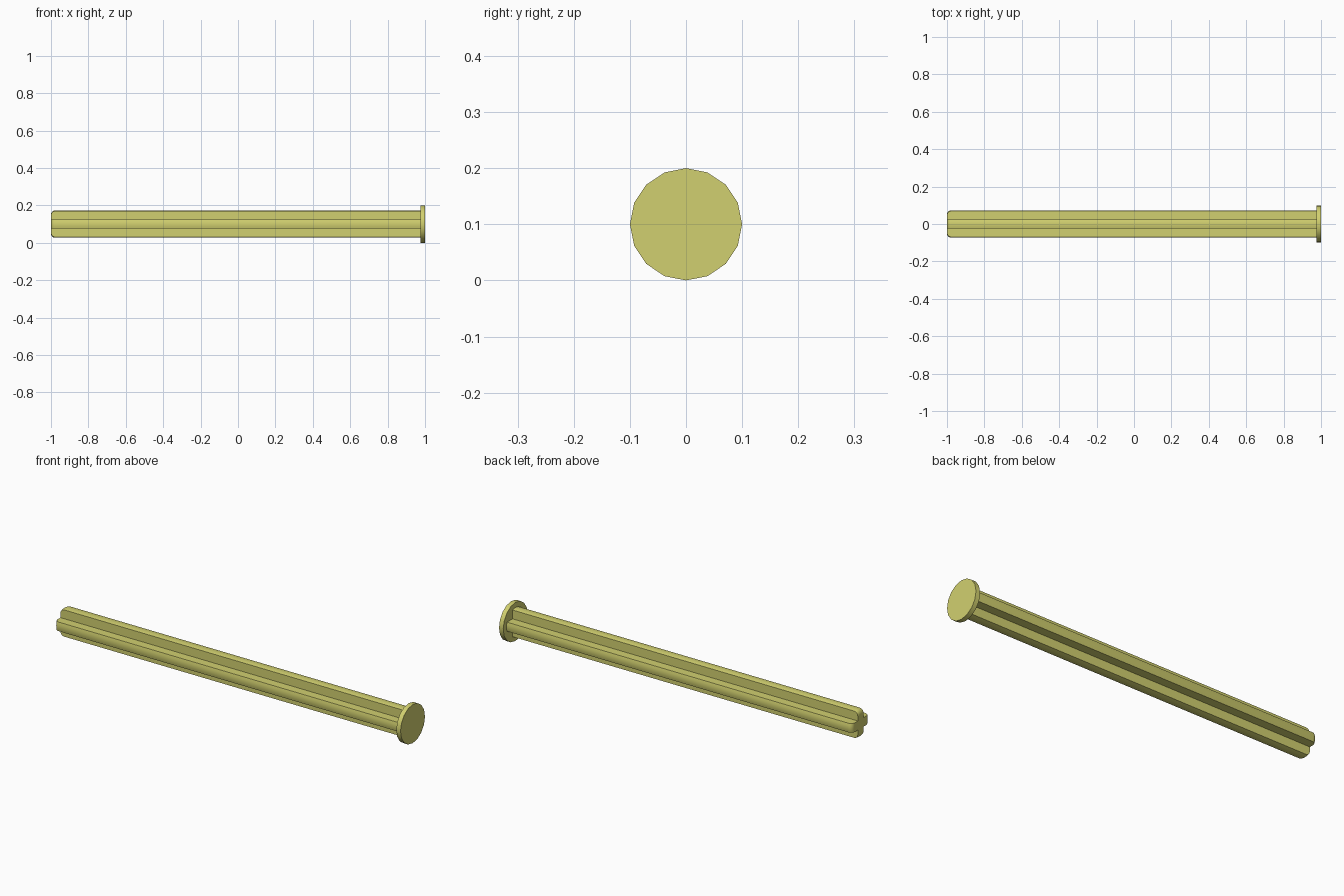
import bpy, bmesh, math
from mathutils import Vector

cube = bpy.data.objects.get("Cube")
if cube:
    bpy.data.objects.remove(cube, do_unlink=True)

CENTRE_Z = 0.1
HALF_ARM = 0.0235   # half thickness of each arm of the cross
SHAFT_R = 0.073
DISC_R = 0.1
DISC_X = 0.976
ROUND = 0.022       # rounding of the free end

olive = bpy.data.materials.new("olive_yellow")
olive.use_nodes = True
colour = (0.64, 0.63, 0.16, 1)
olive.diffuse_color = colour
olive.node_tree.nodes["Principled BSDF"].inputs["Base Color"].default_value = colour


def cross_outline(radius):
    """Cross with four arms whose tips follow a circle."""
    points = []
    spread = math.asin(HALF_ARM / radius)
    for arm in range(4):
        turn = arm * math.pi / 2
        for step in range(-2, 3):
            a = turn + spread * step / 2
            points.append((radius * math.cos(a), radius * math.sin(a)))
        corner = turn + math.pi / 4
        inner = HALF_ARM * math.sqrt(2)
        points.append((inner * math.cos(corner), inner * math.sin(corner)))
    return points


def circle_outline(radius, sides=16):
    return [(radius * math.cos(i * math.tau / sides), radius * math.sin(i * math.tau / sides))
            for i in range(sides)]


def loft(name, sections):
    """Skin a list of (x, outline) sections and cap both ends."""
    bm = bmesh.new()
    rings = [[bm.verts.new(Vector((x, y, z + CENTRE_Z))) for y, z in outline]
             for x, outline in sections]
    for a, b in zip(rings, rings[1:]):
        n = len(a)
        for i in range(n):
            j = (i + 1) % n
            bm.faces.new((a[i], a[j], b[j], b[i]))
    bm.faces.new(rings[0])
    bm.faces.new(rings[-1])
    bmesh.ops.recalc_face_normals(bm, faces=bm.faces)
    mesh = bpy.data.meshes.new(name)
    bm.to_mesh(mesh)
    bm.free()
    mesh.materials.append(olive)
    obj = bpy.data.objects.new(name, mesh)
    bpy.context.collection.objects.link(obj)
    bpy.ops.object.select_all(action="DESELECT")
    obj.select_set(True)
    bpy.context.view_layer.objects.active = obj
    bpy.ops.object.shade_smooth_by_angle(angle=math.radians(35))
    return obj


# Cross-shaped shaft with rounded arm tips at the free end
sections = []
for step in range(5):
    a = step / 4 * math.pi / 2
    sections.append((-1 + ROUND * (1 - math.cos(a)),
                     cross_outline(SHAFT_R - ROUND * (1 - math.sin(a)))))
sections.append((DISC_X, cross_outline(SHAFT_R)))
loft("cross_shaft", sections)

# Stop disc at the other end
loft("stop_disc", [(DISC_X, circle_outline(DISC_R)), (1, circle_outline(DISC_R))])
